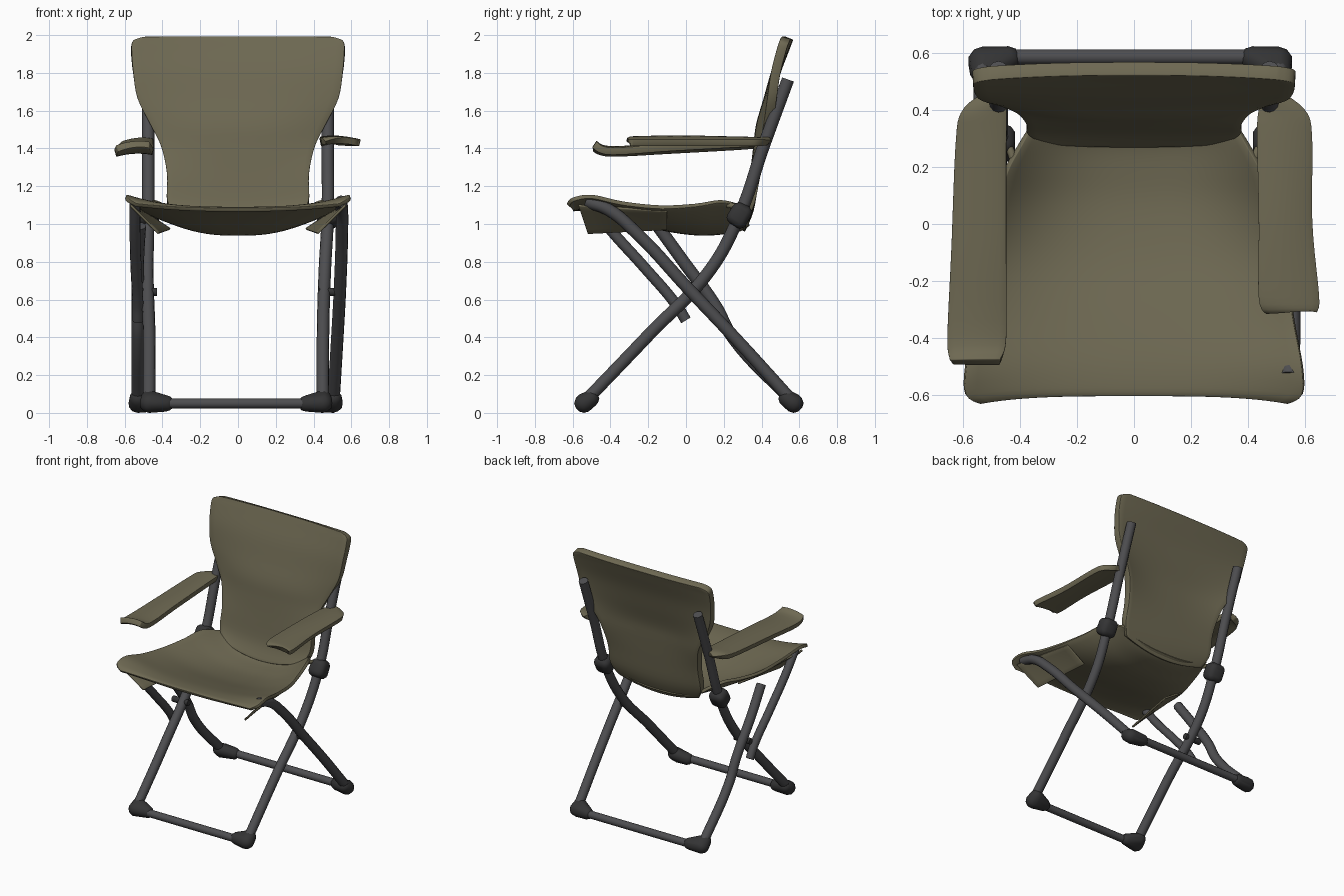
import bpy, bmesh
from mathutils import Vector

if "Cube" in bpy.data.objects:
    bpy.data.objects.remove(bpy.data.objects["Cube"])


def material(name, rgb):
    m = bpy.data.materials.new(name)
    m.use_nodes = True
    m.diffuse_color = (*rgb, 1)
    m.node_tree.nodes["Principled BSDF"].inputs["Base Color"].default_value = (*rgb, 1)
    return m


FABRIC = material("olive fabric", (0.155, 0.14, 0.085))
METAL = material("grey metal", (0.075, 0.075, 0.08))
PLASTIC = material("dark plastic", (0.034, 0.034, 0.035))


def finish(obj, mat):
    obj.data.materials.clear()
    obj.data.materials.append(mat)
    bpy.ops.object.select_all(action="DESELECT")
    obj.select_set(True)
    bpy.context.view_layer.objects.active = obj
    if obj.type == "CURVE":
        bpy.ops.object.convert(target="MESH")
    bpy.ops.object.shade_smooth_by_angle(angle=0.9)
    return obj


def from_bmesh(name, bm, mat):
    mesh = bpy.data.meshes.new(name)
    bm.to_mesh(mesh)
    bm.free()
    obj = bpy.data.objects.new(name, mesh)
    bpy.context.collection.objects.link(obj)
    return finish(obj, mat)


def tube(name, points, radius=0.033, mat=METAL):
    curve = bpy.data.curves.new(name, "CURVE")
    curve.dimensions = "3D"
    curve.bevel_depth = radius
    curve.bevel_resolution = 4
    curve.use_fill_caps = True
    spline = curve.splines.new("BEZIER")
    spline.bezier_points.add(len(points) - 1)
    for bp, p in zip(spline.bezier_points, points):
        bp.co = p
        bp.handle_left_type = bp.handle_right_type = "AUTO"
    obj = bpy.data.objects.new(name, curve)
    bpy.context.collection.objects.link(obj)
    return finish(obj, mat)


def blob(name, balls, mat=PLASTIC):
    """Moulded fitting: hull around a few balls (point, radius)."""
    bm = bmesh.new()
    for p, r in balls:
        new = bmesh.ops.create_icosphere(bm, subdivisions=2, radius=r)["verts"]
        bmesh.ops.translate(bm, verts=new, vec=p)
    hull = bmesh.ops.convex_hull(bm, input=bm.verts[:])
    bmesh.ops.delete(bm, geom=[v for v in hull["geom_interior"] if isinstance(v, bmesh.types.BMVert)],
                     context="VERTS")
    return from_bmesh(name, bm, mat)


def table(rows, t):
    """Smooth interpolation through rows of values, t in 0..1."""
    f = t * (len(rows) - 1)
    i = min(int(f), len(rows) - 2)
    f -= i
    a, b, c, d = (Vector(rows[min(max(k, 0), len(rows) - 1)]) for k in range(i - 1, i + 3))
    return b + 0.5 * f * (c - a + f * (2 * a - 5 * b + 4 * c - d + f * (3 * b - a - 3 * c + d)))


def sheet(name, surface, nu, nv, thickness):
    """Fabric sheet from surface(u, v), u in -1..1 and v in 0..1."""
    bm = bmesh.new()
    grid = [[bm.verts.new(surface(2 * i / nu - 1, j / nv)) for i in range(nu + 1)]
            for j in range(nv + 1)]
    for j in range(nv):
        for i in range(nu):
            bm.faces.new((grid[j][i], grid[j][i + 1], grid[j + 1][i + 1], grid[j + 1][i]))
    bmesh.ops.recalc_face_normals(bm, faces=bm.faces[:])
    obj = from_bmesh(name, bm, FABRIC)
    mod = obj.modifiers.new("thickness", "SOLIDIFY")
    mod.thickness = thickness
    mod.offset = 0
    bev = obj.modifiers.new("soft rim", "BEVEL")
    bev.width = thickness * 0.3
    bev.segments = 2
    bev.limit_method = "ANGLE"
    bev.angle_limit = 0.9
    return obj


# Seat: y, half width, centre height, edge height
SEAT = [(-0.60, 0.54, 1.075, 1.10), (-0.575, 0.59, 1.08, 1.13), (-0.48, 0.59, 1.07, 1.145),
        (-0.32, 0.56, 1.03, 1.11), (-0.12, 0.53, 0.975, 1.09), (0.06, 0.485, 0.95, 1.10),
        (0.19, 0.45, 0.955, 1.12), (0.28, 0.40, 0.97, 1.10), (0.33, 0.37, 1.0, 1.08)]


def seat(u, v):
    y, w, low, high = table(SEAT, v)
    bow = abs(u) ** 2.6
    return (u * w, y - 0.025 * abs(u) ** 4 * (1 - v), low + (high - low) * bow)


sheet("seat", seat, 28, 32, 0.022)

# Backrest: height, half width, centre y, edge y
BACK = [(0.97, 0.33, 0.29, 0.30), (1.08, 0.375, 0.335, 0.34), (1.24, 0.375, 0.36, 0.37),
        (1.40, 0.405, 0.38, 0.41), (1.52, 0.46, 0.395, 0.435), (1.66, 0.53, 0.435, 0.455),
        (1.80, 0.555, 0.475, 0.475), (1.92, 0.565, 0.52, 0.505), (1.965, 0.555, 0.537, 0.52),
        (1.985, 0.50, 0.545, 0.53)]


def backrest(u, v):
    z, w, mid, side = table(BACK, v)
    return (u * w, mid + (side - mid) * abs(u) ** 2.5, z + 0.06 * u * u * (1 - v) ** 4)


sheet("backrest", backrest, 24, 36, 0.05)

# Armrests: y, inner x, outer x, inner height, outer height
ARMS = {
    "left": (1, 0.036, [(0.44, 0.46, 0.53, 1.43, 1.43), (0.39, 0.44, 0.60, 1.43, 1.43),
                        (0.30, 0.435, 0.62, 1.435, 1.43), (0.0, 0.44, 0.62, 1.445, 1.43),
                        (-0.26, 0.44, 0.645, 1.44, 1.43), (-0.30, 0.47, 0.635, 1.43, 1.43)]),
    "right": (-1, 0.04, [(0.44, 0.46, 0.53, 1.43, 1.42), (0.39, 0.45, 0.60, 1.43, 1.42),
                         (0.28, 0.45, 0.62, 1.425, 1.41), (-0.08, 0.45, 0.635, 1.405, 1.39),
                         (-0.40, 0.45, 0.65, 1.385, 1.375), (-0.485, 0.47, 0.64, 1.42, 1.40)]),
}
for side, (s, thick, rows) in ARMS.items():
    def arm(u, v):
        y, xi, xo, zi, zo = table(rows, v)
        t = (u + 1) / 2
        return (s * (xi + (xo - xi) * t), y, zi + (zo - zi) * t + 0.012 * (1 - u * u))
    sheet(side + "_armrest", arm, 8, 24, thick)

for side, s in (("left", 1), ("right", -1)):
    fx, bx = (0.45, 0.505) if s > 0 else (0.47, 0.53)

    # Side sleeve folded under the front of the seat
    def sleeve(u, v):
        t = (u + 1) / 2
        y = -0.57 + 0.47 * v + 0.05 * t * (1 - v)
        drop = 0.15 * t * (1 - 0.35 * v)
        return (s * (0.57 - 0.06 * v - 0.15 * t), y, 1.1 - 0.03 * v - drop)
    sheet(side + "_seat_sleeve", sleeve, 6, 10, 0.014)

    # Front leg bending up into the back post
    tube(side + "_front_leg", [(s * fx, -0.54, 0.055), (s * fx, -0.2, 0.41), (s * (fx + 0.01), 0.13, 0.76),
                               (s * 0.475, 0.285, 1.05), (s * 0.475, 0.41, 1.41), (s * 0.475, 0.54, 1.765)])
    # Corner joint, strap to the seat, and pivot bolt
    blob(side + "_joint", [((s * x, y, z), 0.04) for x in (0.455, 0.5)
                           for y, z in ((0.255, 1.035), (0.285, 1.015), (0.28, 1.075), (0.31, 1.06))])
    tube(side + "_strap", [(s * 0.42, 0.22, 1.10), (s * 0.44, 0.27, 1.09), (s * 0.47, 0.3, 1.07)], 0.014, FABRIC)
    tube(side + "_pivot_bolt", [(s * 0.43, 0.03, 0.64), (s * 0.56, 0.03, 0.64)], 0.022, PLASTIC)

    # Feet
    for end, x, y in (("front", fx, -0.54), ("back", bx, 0.57)):
        inward = -1 if y > 0 else 1
        blob(f"{side}_{end}_foot", [((s * (x - 0.09), y + 0.01, 0.05), 0.043), ((s * x, y, 0.052), 0.052),
                                    ((s * x, y + inward * 0.035, 0.075), 0.046)])

# Back legs: one long to the front of the seat, one bent under it with a brace ahead
tube("left_back_leg", [(0.505, 0.57, 0.055), (0.525, 0.27, 0.385), (0.54, 0.01, 0.66),
                       (0.55, -0.26, 0.95), (0.55, -0.41, 1.075), (0.545, -0.53, 1.12)])
tube("right_back_leg", [(-0.53, 0.57, 0.055), (-0.53, 0.24, 0.41), (-0.53, 0.16, 0.56),
                        (-0.53, -0.02, 0.81), (-0.52, -0.15, 0.99)])
tube("right_brace", [(-0.53, 0.0, 0.49), (-0.53, -0.05, 0.57), (-0.54, -0.22, 0.77),
                     (-0.545, -0.4, 0.97), (-0.545, -0.52, 1.12)], 0.029)

# Cross bars
tube("front_bar", [(-0.45, -0.54, 0.05), (0.43, -0.54, 0.05)], 0.027)
tube("back_bar", [(-0.5, 0.585, 0.05), (0.48, 0.585, 0.05)], 0.027)
